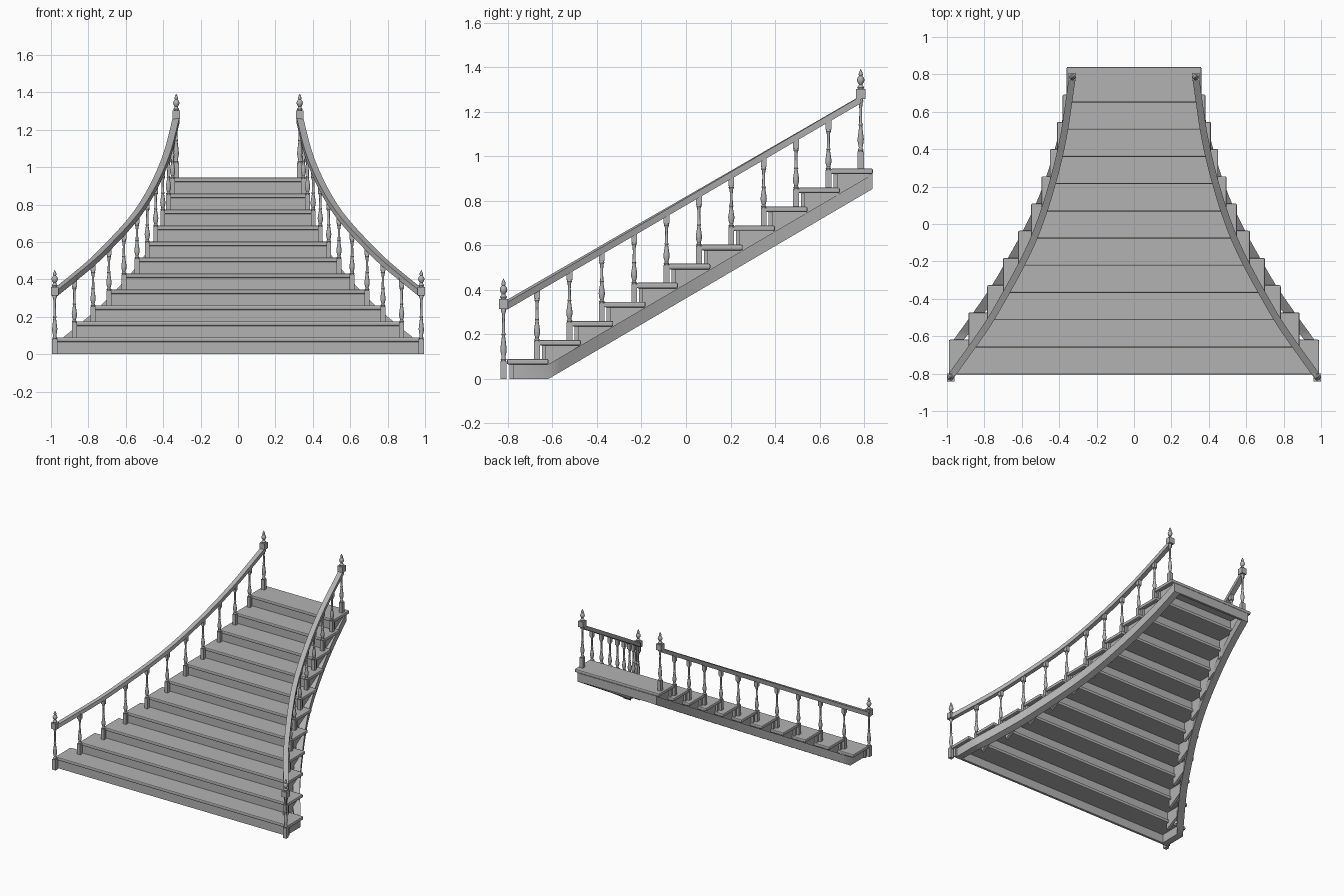
import bpy, bmesh, math
from mathutils import Vector

cube = bpy.data.objects.get("Cube")
if cube:
    bpy.data.objects.remove(cube)

stone = bpy.data.materials.new("plain_grey")
stone.use_nodes = True
grey = (0.45, 0.45, 0.45, 1)
stone.diffuse_color = grey
stone.node_tree.nodes["Principled BSDF"].inputs["Base Color"].default_value = grey

STEPS, RUN, RISE, FRONT = 11, 0.1455, 0.0855, -0.805
THICK, DEPTH = 0.025, 0.187
# Half width of the flare at each step, ending at the top newel
FLARE = [0.98, 0.875, 0.775, 0.69, 0.61, 0.54, 0.485, 0.44, 0.402, 0.372, 0.35, 0.33]
RAIL_START, RAIL_END = -0.815, 0.785
BEND, END, SLOPE = FRONT + DEPTH, 0.838, 0.586
SHIFT = BEND - RAIL_START


def flare(y):
    """Smooth half width of the handrail line at depth y."""
    t = (y - RAIL_START) / RUN
    k = max(0, min(len(FLARE) - 2, int(t)))
    u = t - k
    b, c = FLARE[k], FLARE[k + 1]
    a = FLARE[k - 1] if k else 2 * b - c
    d = FLARE[k + 2] if k + 2 < len(FLARE) else 2 * c - b
    return b + 0.5 * u * (c - a + u * (2*a - 5*b + 4*c - d + u * (3*(b - c) + d - a)))


def tread_top(i):
    return 0.09 + RISE * i


def rail_top(y):
    return 0.343 + 0.58 * (y - RAIL_START)


def stringer_line(y):
    return flare(max(RAIL_START, y - SHIFT)) - 0.016


def stringer_low(y):
    return max(0, (y - BEND) * SLOPE)


def finish(name, bm, smooth=False):
    bmesh.ops.recalc_face_normals(bm, faces=bm.faces)
    mesh = bpy.data.meshes.new(name)
    bm.to_mesh(mesh)
    bm.free()
    mesh.materials.append(stone)
    ob = bpy.data.objects.new(name, mesh)
    bpy.context.collection.objects.link(ob)
    if smooth:
        bpy.ops.object.select_all(action='DESELECT')
        ob.select_set(True)
        bpy.context.view_layer.objects.active = ob
        bpy.ops.object.shade_smooth_by_angle(angle=math.radians(40))
    return ob


def add_box(bm, x, y, z):
    """Add a box from (low, high) pairs."""
    verts = bmesh.ops.create_cube(bm, size=1)["verts"]
    for v in verts:
        v.co = [lo + (hi - lo) * (c + 0.5) for c, (lo, hi) in zip(v.co, (x, y, z))]


def box(name, x, y, z, bevel=0):
    bm = bmesh.new()
    add_box(bm, x, y, z)
    ob = finish(name, bm)
    if bevel:
        mod = ob.modifiers.new("nosing", 'BEVEL')
        mod.width, mod.segments = bevel, 2


def add_sweep(bm, sections):
    """Skin closed sections into a capped solid."""
    rings = [[bm.verts.new(p) for p in s] for s in sections]
    n = len(rings[0])
    for a, b in zip(rings, rings[1:]):
        for i in range(n):
            j = (i + 1) % n
            bm.faces.new((a[i], a[j], b[j], b[i]))
    bm.faces.new(rings[0])
    bm.faces.new(rings[-1])


def add_turning(bm, x, y, profile, sides=12):
    """Turn (radius, height) pairs about a vertical axis."""
    angles = [math.tau * k / sides for k in range(sides)]
    add_sweep(bm, [[(x + r * math.cos(a), y + r * math.sin(a), z) for a in angles]
                   for r, z in profile])


def add_block(bm, x, y, half, low, high):
    add_box(bm, (x - half, x + half), (y - half, y + half), (low, high))


# Turned shaft: radius against fraction of shaft height
SHAFT = [(0.010, 0), (0.013, 0.03), (0.008, 0.07), (0.013, 0.17), (0.014, 0.24),
         (0.010, 0.38), (0.007, 0.48), (0.010, 0.51), (0.007, 0.54), (0.006, 0.8),
         (0.008, 0.92), (0.012, 0.96), (0.010, 1)]
# Finial: radius against height above the newel block
FINIAL = [(0.012, 0), (0.016, 0.008), (0.009, 0.016), (0.008, 0.022), (0.015, 0.032),
          (0.017, 0.042), (0.014, 0.052), (0.007, 0.06), (0.01, 0.066), (0.008, 0.074),
          (0.001, 0.09)]


def shaft(low, high):
    return [(r, low + (high - low) * t) for r, t in SHAFT]


def baluster(name, x, y, low, high):
    bm = bmesh.new()
    add_block(bm, x, y, 0.013, low, low + 0.08)
    add_turning(bm, x, y, shaft(low + 0.08, high - 0.035))
    add_block(bm, x, y, 0.013, high - 0.035, high + 0.012)
    finish(name, bm, True)


def newel(name, x, y, low):
    bm = bmesh.new()
    add_block(bm, x, y, 0.014, low, low + 0.08)
    add_turning(bm, x, y, shaft(low + 0.08, low + 0.315))
    add_block(bm, x, y, 0.021, low + 0.315, low + 0.36)
    add_turning(bm, x, y, [(r, low + 0.36 + z) for r, z in FINIAL])
    finish(name, bm, True)


def side_path(func, ys, side):
    """Points on a plan curve with their outward directions."""
    for y in ys:
        slope = (func(y + 0.01) - func(y - 0.01)) / 0.02
        yield Vector((side * func(y), y, 0)), Vector((side, -slope, 0)).normalized()


# Treads and risers
for i in range(STEPS):
    y, top, half = FRONT + RUN * i, tread_top(i), FLARE[i] + 0.01
    back = 0.84 if i == STEPS - 1 else y + DEPTH
    box(f"tread_{i + 1}", (-half, half), (y, back), (top - THICK, top), 0.007)
    low = tread_top(i - 1) - THICK if i else 0
    w = half - 0.012
    box(f"riser_{i + 1}", (-w, w), (y + 0.012, y + 0.03), (low, top - THICK))
box("back_beam", (-0.335, 0.335), (0.82, 0.838), (0.855, 0.92))

for side, label in ((1, "left"), (-1, "right")):
    # Stringer following the back corners of the treads
    ys = [FRONT + 0.012] + [BEND + (END - BEND) * k / 30 for k in range(31)]
    sections = []
    for p, out in side_path(stringer_line, ys, side):
        low = stringer_low(p.y)
        inner = Vector((p.x - 0.05 / out.x, p.y, 0))
        sections.append([q + Vector((0, 0, z)) for q, z in
                         ((p, low), (p, low + 0.066), (inner, low + 0.066), (inner, low))])
    bm = bmesh.new()
    add_sweep(bm, sections)
    finish(f"{label}_stringer", bm, True)

    # Panels closing the gap between stringer and treads
    bm = bmesh.new()
    for i in range(1, STEPS):
        y, under = FRONT + RUN * i + 0.02, tread_top(i) - THICK
        back = y + DEPTH - 0.024
        outline = [(y, stringer_low(y) + 0.02), (back, stringer_low(back) + 0.02),
                   (back, under), (y, under)]
        add_sweep(bm, [[(side * (FLARE[i] - inset), a, b) for a, b in outline]
                       for inset in (0.02, 0.04)])
    finish(f"{label}_step_panels", bm)

    # Handrail
    ys = [RAIL_START + (RAIL_END - RAIL_START) * k / 33 for k in range(34)]
    shape = [(-0.018, -0.032), (-0.018, 0), (0.018, 0), (0.018, -0.032)]
    bm = bmesh.new()
    add_sweep(bm, [[p + out * u + Vector((0, 0, rail_top(p.y) + v)) for u, v in shape]
                   for p, out in side_path(flare, ys, side)])
    finish(f"{label}_handrail", bm, True)

    # Newels at both ends, balusters between
    newel(f"{label}_bottom_newel", side * FLARE[0], -0.82, 0)
    newel(f"{label}_top_newel", side * FLARE[-1], RAIL_END, tread_top(STEPS - 1) - 0.003)
    for i in range(1, STEPS):
        y = RAIL_START + RUN * i
        baluster(f"{label}_baluster_{i}", side * FLARE[i], y, tread_top(i - 1), rail_top(y) - 0.032)
